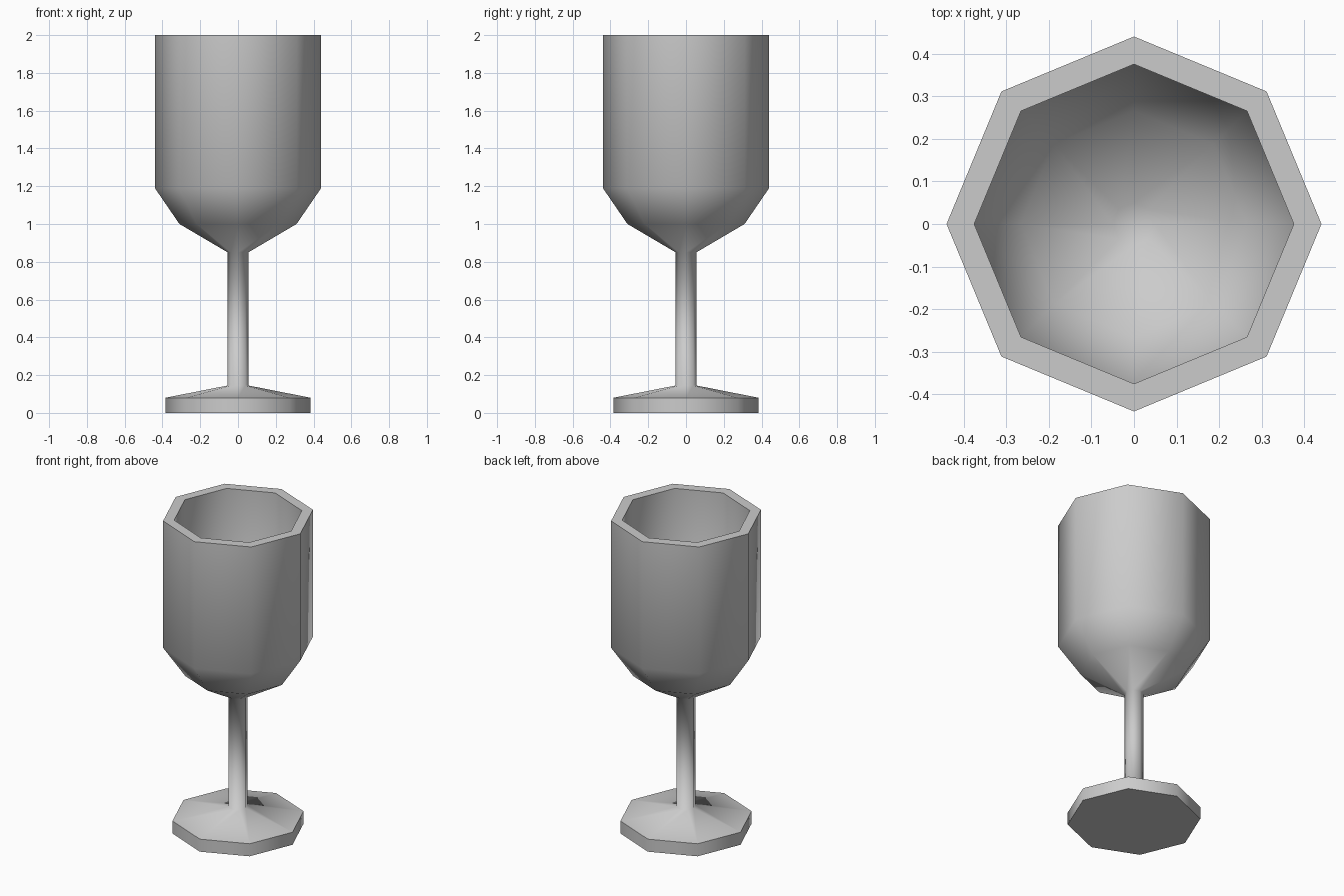
import bpy
import bmesh
from math import cos, sin, tau

cube = bpy.data.objects.get("Cube")
if cube:
    bpy.data.objects.remove(cube)

SIDES = 8

grey = bpy.data.materials.new("plain grey")
grey.use_nodes = True
colour = (0.6, 0.6, 0.6, 1)
grey.diffuse_color = colour
grey.node_tree.nodes["Principled BSDF"].inputs["Base Color"].default_value = colour

# Radius and height from the underside, up the outside, over the rim, into the bowl
foot = [(0.385, 0), (0.385, 0.08)]
stem = [(0.055, 0.145), (0.055, 0.85)]
bowl_outside = [(0.31, 1.0), (0.44, 1.19), (0.44, 2.0)]
bowl_inside = [(0.375, 2.0), (0.375, 1.21), (0.265, 1.05), (0.05, 0.92)]
profile = foot + stem + bowl_outside + bowl_inside

bm = bmesh.new()
rings = [[bm.verts.new((r * cos(tau * i / SIDES), r * sin(tau * i / SIDES), z))
          for i in range(SIDES)] for r, z in profile]

# Walls between neighbouring rings
for low, high in zip(rings, rings[1:]):
    for i in range(SIDES):
        j = (i + 1) % SIDES
        bm.faces.new((low[i], low[j], high[j], high[i]))

# Underside of the foot and floor of the bowl
bm.faces.new(rings[0][::-1])
bm.faces.new(rings[-1])

# Smooth shading with crisp edges at the rim and foot
for face in bm.faces:
    face.smooth = True
rim = len(foot + stem + bowl_outside) - 1
for k in (0, 1, rim, rim + 1):
    ring = rings[k]
    for i in range(SIDES):
        bm.edges.get((ring[i], ring[(i + 1) % SIDES])).smooth = False

mesh = bpy.data.meshes.new("goblet")
bm.to_mesh(mesh)
bm.free()
mesh.materials.append(grey)
goblet = bpy.data.objects.new("goblet", mesh)
bpy.context.collection.objects.link(goblet)
